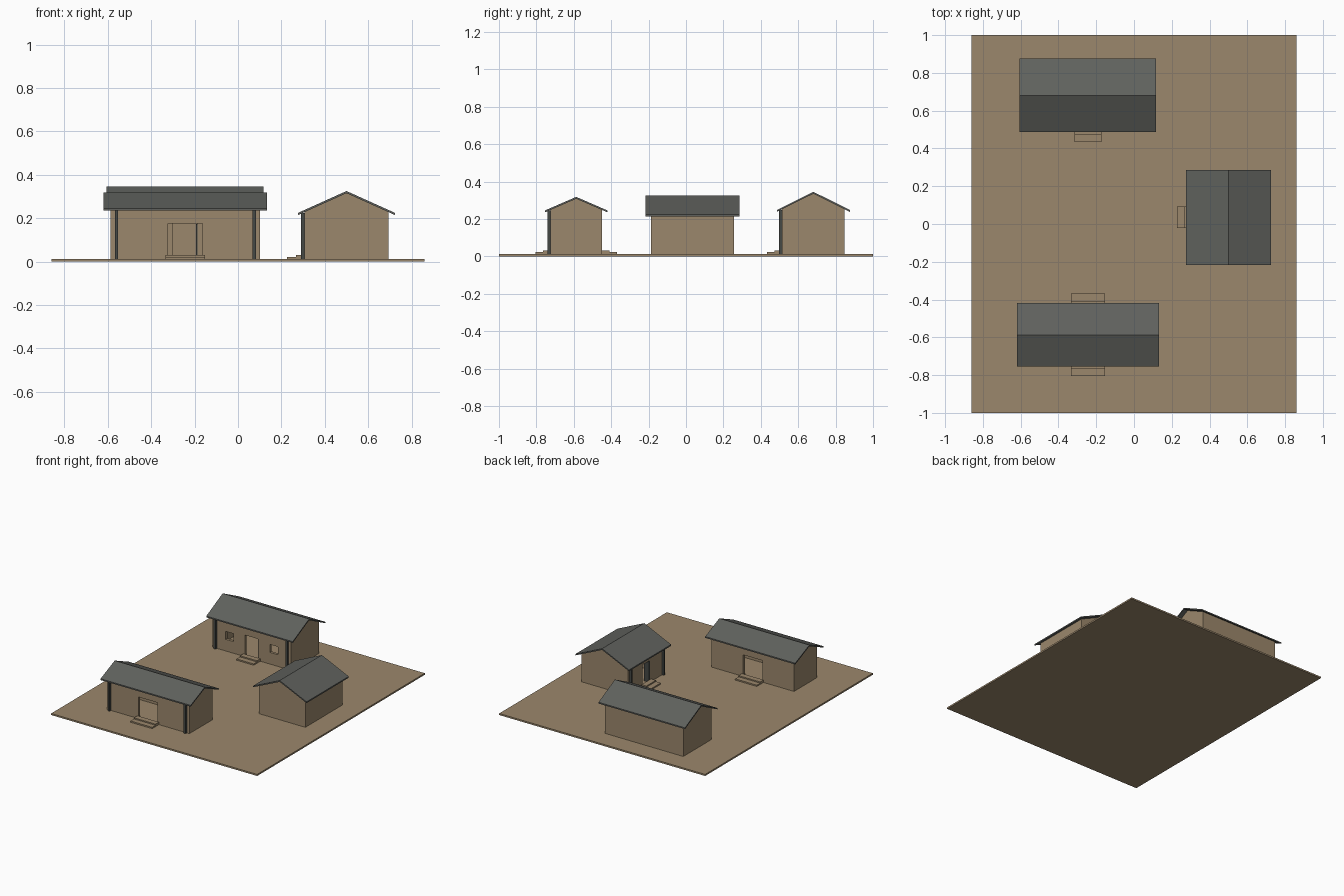
import bpy, bmesh, math
from mathutils import Matrix

if "Cube" in bpy.data.objects:
    bpy.data.objects.remove(bpy.data.objects["Cube"])


def material(name, rgb):
    m = bpy.data.materials.new(name)
    m.diffuse_color = (*rgb, 1)
    m.use_nodes = True
    m.node_tree.nodes["Principled BSDF"].inputs["Base Color"].default_value = m.diffuse_color
    return m


EARTH = material("earth_brown", (0.33, 0.245, 0.15))
TILE = material("roof_grey", (0.115, 0.12, 0.11))
DARK = material("dark_timber", (0.06, 0.065, 0.06))
G = 0.012   # top of the ground slab
T = 0.01    # roof thickness


def make(name, bm, mat, mw=Matrix()):
    bmesh.ops.recalc_face_normals(bm, faces=bm.faces)
    me = bpy.data.meshes.new(name)
    bm.to_mesh(me)
    bm.free()
    me.materials.append(mat)
    ob = bpy.data.objects.new(name, me)
    ob.matrix_world = mw
    bpy.context.collection.objects.link(ob)
    return ob


def box(name, x0, x1, y0, y1, z0, z1, mat, mw=Matrix()):
    bm = bmesh.new()
    bmesh.ops.create_cube(bm, size=1)
    for v in bm.verts:
        v.co = (x1 if v.co.x > 0 else x0, y1 if v.co.y > 0 else y0,
                z1 if v.co.z > 0 else z0)
    return make(name, bm, mat, mw)


def prism(name, profile, length, mat, mw=Matrix()):
    """Extrude a (y, z) profile along x, centred."""
    bm = bmesh.new()
    f = bm.faces.new([bm.verts.new((-length / 2, y, z)) for y, z in profile])
    r = bmesh.ops.extrude_face_region(bm, geom=[f])
    for v in r["geom"]:
        if isinstance(v, bmesh.types.BMVert):
            v.co.x += length
    return make(name, bm, mat, mw)


def cut(ob, cutters):
    for c in cutters:
        c.hide_render = True
        m = ob.modifiers.new("cut", 'BOOLEAN')
        m.operation, m.solver, m.object = 'DIFFERENCE', 'EXACT', c
    bpy.context.view_layer.update()
    dg = bpy.context.evaluated_depsgraph_get()
    me = bpy.data.meshes.new_from_object(ob.evaluated_get(dg))
    ob.modifiers.clear()
    ob.data = me
    for c in cutters:
        bpy.data.objects.remove(c)


def house(name, centre, turn, L, W, roof_l, half, eave, ridge, door, step_w,
          back_door=False, windows=False, leaf=False):
    mw = Matrix.Translation((*centre, 0)) @ Matrix.Rotation(math.radians(turn), 4, 'Z')
    slope = (ridge - eave) / half
    under = lambda y: ridge - T - slope * abs(y)   # roof underside height
    w, t = W / 2, 0.02

    # hollow gabled walls with openings
    walls = prism(name + "_walls", [(-w, G), (w, G), (w, under(w)),
                  (0, under(0)), (-w, under(w))], L, EARTH, mw)
    i = w - t
    cutters = [prism("room_cutter", [(-i, -0.05), (i, -0.05), (i, under(i) - 0.01),
               (0, under(0) - 0.01), (-i, under(i) - 0.01)], L - 2 * t, EARTH, mw)]
    sides = (-1, 1) if back_door else (-1,)
    for s in sides:
        y = sorted((s * (w - t - 0.01), s * (w + 0.02)))
        cutters.append(box("door_cutter", -door / 2, door / 2, *y, -0.02, 0.175, EARTH, mw))
    if windows:
        for x in (-0.185, 0.185):
            cutters.append(box("window_cutter", x - 0.033, x + 0.033,
                               -w - 0.02, -w + t + 0.01, 0.10, 0.16, EARTH, mw))
    cut(walls, cutters)

    # chevron roof
    prism(name + "_roof", [(-half, eave), (0, ridge), (half, eave),
          (half, eave - T), (0, ridge - T), (-half, eave - T)], roof_l, TILE, mw)

    # porch posts on the front
    for side, s in (("left", -1), ("right", 1)):
        x = s * (L / 2 - 0.028)
        box(f"{name}_{side}_post", x - 0.008, x + 0.008, -w - 0.016, -w,
            G, under(w + 0.008), DARK, mw)

    # two low steps at each door
    for s in sides:
        tag = "front" if s < 0 else "back"
        for part, d, z in (("upper", 0.04, 0.031), ("lower", 0.08, 0.022)):
            y = sorted((s * (w - 0.001), s * (w + d)))
            box(f"{name}_{tag}_{part}_step", -step_w / 2, step_w / 2, *y, G, z, EARTH, mw)

    # opened door leaf
    if leaf:
        box(name + "_door_leaf", door / 2 - 0.008, door / 2, -w + 0.002, -w + 0.045,
            G, 0.174, DARK, mw)


box("ground", -0.86, 0.86, -1, 1, 0, G, EARTH)
house("gate_house", (-0.243, -0.587), 0, 0.69, 0.277, 0.752, 0.168, 0.245, 0.318,
      0.16, 0.18, back_door=True)
house("main_house", (-0.244, 0.681), 0, 0.655, 0.335, 0.722, 0.195, 0.248, 0.345,
      0.115, 0.143, windows=True, leaf=True)
house("side_house", (0.5, 0.035), -90, 0.444, 0.387, 0.503, 0.224, 0.224, 0.325,
      0.09, 0.113, leaf=True)
